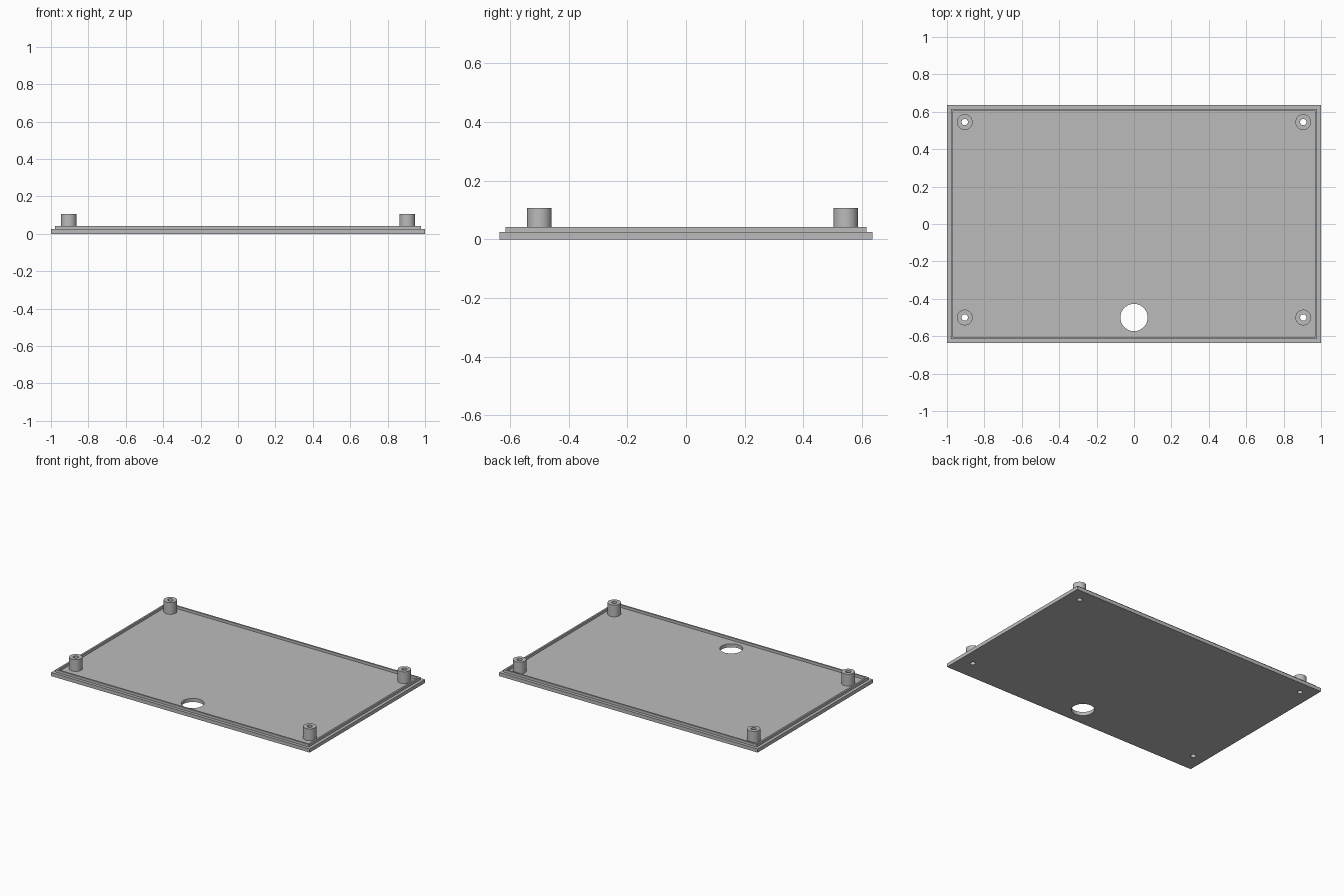
import bpy, bmesh
from math import cos, sin, tau, radians

cube = bpy.data.objects.get("Cube")
if cube:
    bpy.data.objects.remove(cube)

grey = bpy.data.materials.new("light grey")
grey.use_nodes = True
COLOR = (0.5, 0.5, 0.5, 1)
grey.diffuse_color = COLOR
grey.node_tree.nodes["Principled BSDF"].inputs["Base Color"].default_value = COLOR

PLATE_TOP, LIP_TOP, POST_TOP = 0.025, 0.043, 0.107
POST_R, SCREW_R, CABLE_R = 0.042, 0.017, 0.073
POSTS = [(x, y) for x in (-0.905, 0.905) for y in (-0.5, 0.545)]


def circle(r, n=48):
    return [(r * cos(tau * i / n), r * sin(tau * i / n)) for i in range(n)]


def rectangle(x, y):
    return [(-x, -y), (x, -y), (x, y), (-x, y)]


def loft(name, rings, center=(0, 0), closed=False):
    """Bridge (outline, z) rings; cap the ends, or join last to first when closed."""
    bm = bmesh.new()
    loops = [[bm.verts.new((x + center[0], y + center[1], z)) for x, y in outline]
             for outline, z in rings]
    pairs = list(zip(loops, loops[1:]))
    if closed:
        pairs.append((loops[-1], loops[0]))
    else:
        bm.faces.new(loops[0])
        bm.faces.new(loops[-1])
    for a, b in pairs:
        for i in range(len(a)):
            j = (i + 1) % len(a)
            bm.faces.new((a[i], a[j], b[j], b[i]))
    bmesh.ops.recalc_face_normals(bm, faces=bm.faces)
    mesh = bpy.data.meshes.new(name)
    bm.to_mesh(mesh)
    bm.free()
    mesh.materials.append(grey)
    obj = bpy.data.objects.new(name, mesh)
    bpy.context.collection.objects.link(obj)
    return obj


def select(obj):
    bpy.ops.object.select_all(action='DESELECT')
    obj.select_set(True)
    bpy.context.view_layer.objects.active = obj


def tube(name, outer, inner, z0, z1, center=(0, 0)):
    return loft(name, [(outer, z0), (outer, z1), (inner, z1), (inner, z0)], center, True)


# Base plate with a cable hole and four screw holes
plate = loft("base_plate", [(rectangle(1, 0.637), 0), (rectangle(1, 0.637), PLATE_TOP)])
for x, y, r in [(0, -0.5, CABLE_R)] + [(x, y, SCREW_R) for x, y in POSTS]:
    cutter = loft("hole_cutter", [(circle(r), -0.1), (circle(r), 0.1)], (x, y))
    cutter.hide_render = True
    select(plate)
    cut = plate.modifiers.new("hole", 'BOOLEAN')
    cut.operation = 'DIFFERENCE'
    cut.solver = 'EXACT'
    cut.object = cutter
    bpy.ops.object.modifier_apply(modifier=cut.name)
    bpy.data.objects.remove(cutter)

# Raised locating lip set in from the plate edge
tube("locating_lip", rectangle(0.979, 0.616), rectangle(0.967, 0.604), PLATE_TOP, LIP_TOP)

# Hollow screw posts
for x, y in POSTS:
    side = "left" if x > 0 else "right"
    end = "back" if y > 0 else "front"
    post = tube(f"{end}_{side}_screw_post", circle(POST_R), circle(SCREW_R),
                PLATE_TOP, POST_TOP, (x, y))
    select(post)
    bpy.ops.object.shade_smooth_by_angle(angle=radians(30))
select(plate)
bpy.ops.object.shade_smooth_by_angle(angle=radians(30))
